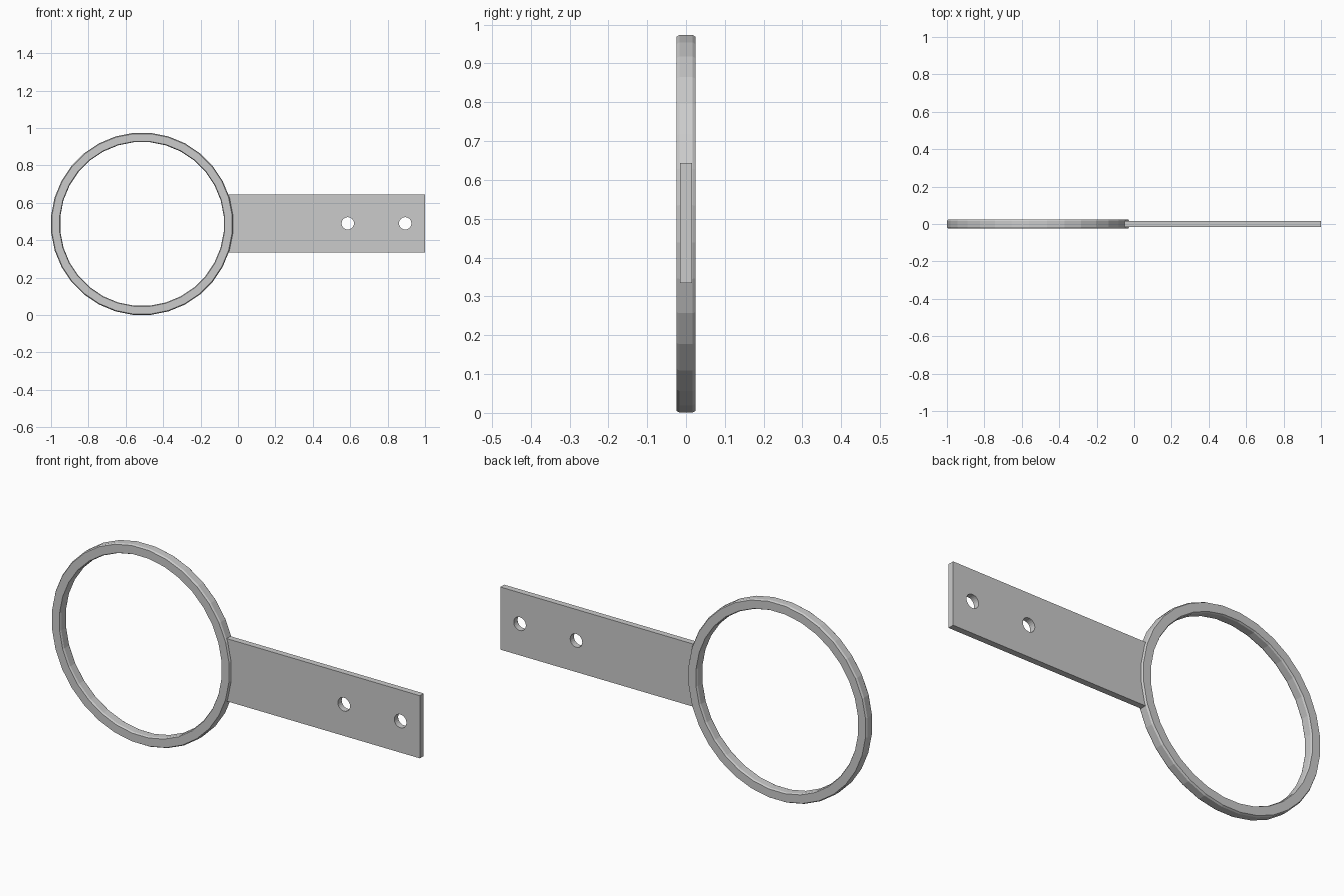
import bpy, bmesh, math

if "Cube" in bpy.data.objects:
    bpy.data.objects.remove(bpy.data.objects["Cube"])

RING_X, RING_Z = -0.513, 0.487
SIDES = 32


def make_object(name, bm):
    bmesh.ops.recalc_face_normals(bm, faces=bm.faces)
    mesh = bpy.data.meshes.new(name)
    bm.to_mesh(mesh)
    bm.free()
    obj = bpy.data.objects.new(name, mesh)
    bpy.context.collection.objects.link(obj)
    return obj


# Ring: chamfered band section (radius, y) turned round the y axis
r_in, r_out, half, c = 0.439, 0.4885, 0.025, 0.008
section = [(r_in, -half + c), (r_in + c * 0.5, -half), (r_out - c * 0.6, -half), (r_out, -half + c),
           (r_out, half - c), (r_out - c * 0.6, half), (r_in + c * 0.5, half), (r_in, half - c)]
bm = bmesh.new()
loops = []
for i in range(SIDES):
    a = 2 * math.pi * (i + 0.5) / SIDES
    loops.append([bm.verts.new((RING_X + r * math.cos(a), y, RING_Z + r * math.sin(a)))
                  for r, y in section])
for i in range(SIDES):
    p, q = loops[i], loops[(i + 1) % SIDES]
    for j in range(len(section)):
        k = (j + 1) % len(section)
        bm.faces.new((p[j], p[k], q[k], q[j]))
make_object("ring", bm)

# Mounting plate, its end sunk into the ring
x0, x1, z0, z1, t = -0.062, 1.0, 0.335, 0.643, 0.015
bm = bmesh.new()
bmesh.ops.create_cube(bm, size=1)
bmesh.ops.scale(bm, vec=(x1 - x0, 2 * t, z1 - z0), verts=bm.verts)
bmesh.ops.translate(bm, vec=((x0 + x1) / 2, 0, (z0 + z1) / 2), verts=bm.verts)
plate = make_object("mounting_plate", bm)

# Screw holes through the plate
for n, x in enumerate((0.587, 0.894), 1):
    bpy.ops.mesh.primitive_cylinder_add(vertices=24, radius=0.033, depth=0.2,
                                        location=(x, 0, 0.49), rotation=(math.pi / 2, 0, 0))
    cutter = bpy.context.object
    cutter.name = f"screw_hole_cutter_{n}"
    cutter.hide_render = True
    cutter.display_type = 'WIRE'
    mod = plate.modifiers.new(f"screw_hole_{n}", 'BOOLEAN')
    mod.operation = 'DIFFERENCE'
    mod.solver = 'EXACT'
    mod.object = cutter
